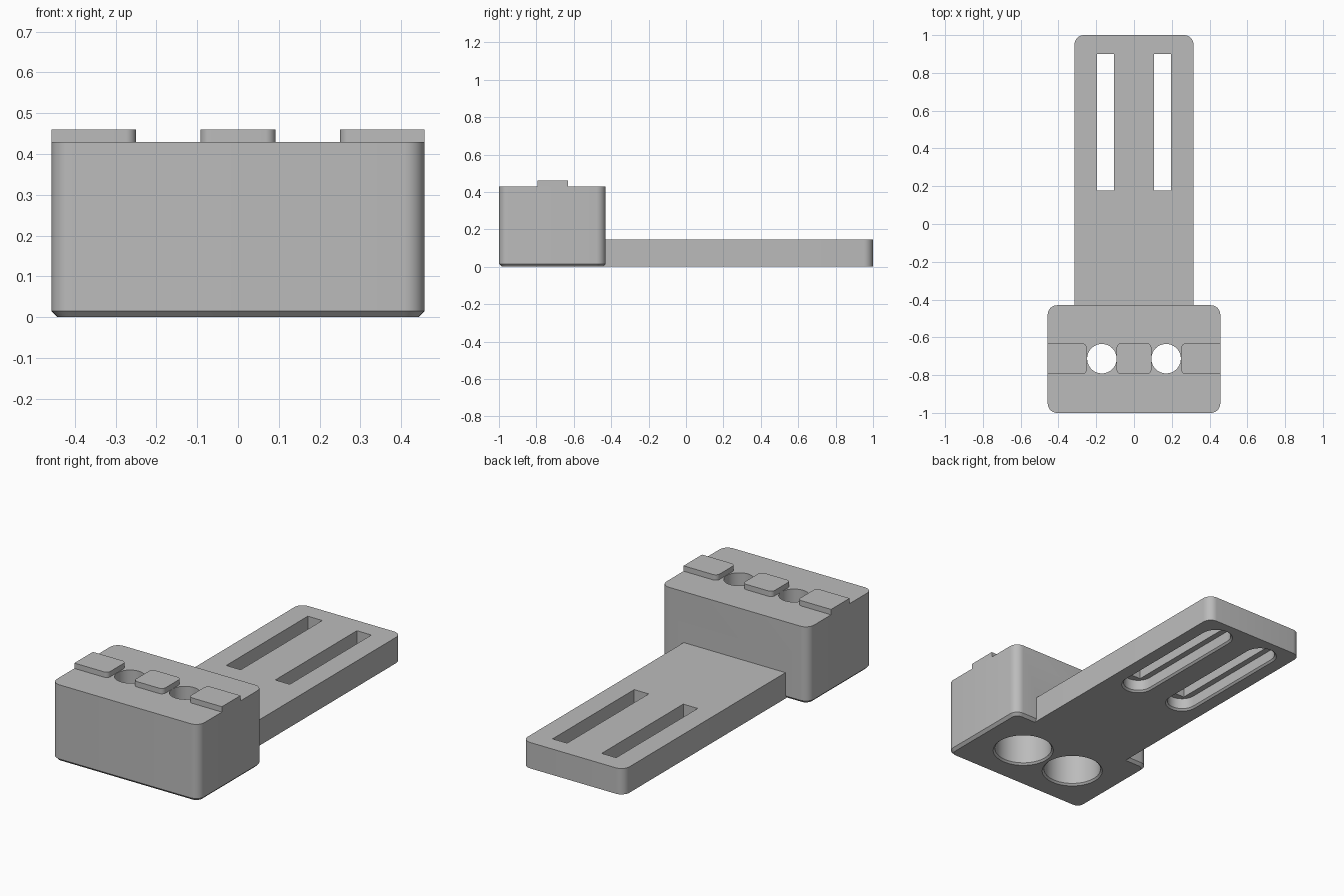
import bpy, bmesh
from math import cos, sin, pi

cube = bpy.data.objects.get("Cube")
if cube:
    bpy.data.objects.remove(cube, do_unlink=True)

grey = bpy.data.materials.new("plain grey")
grey.use_nodes = True
colour = (0.5, 0.5, 0.5, 1)
grey.diffuse_color = colour
for node in grey.node_tree.nodes:
    if node.type == 'BSDF_PRINCIPLED':
        node.inputs["Base Color"].default_value = colour


def outline(cx, cy, hx, hy, radii, grow, steps):
    """Rounded rectangle, corners counter-clockwise from +x +y."""
    points = []
    signs = [(1, 1), (-1, 1), (-1, -1), (1, -1)]
    for k, (sx, sy) in enumerate(signs):
        r = radii[k] + grow if radii[k] else 0
        count = steps if radii[k] else 0
        for i in range(count + 1):
            a = pi / 2 * (k + (i / count if count else 0))
            p = (cx + sx * (hx + grow - r) + r * cos(a),
                 cy + sy * (hy + grow - r) + r * sin(a))
            if not points or abs(p[0] - points[-1][0]) + abs(p[1] - points[-1][1]) > 1e-5:
                points.append(p)
    first, last = points[0], points[-1]
    if abs(first[0] - last[0]) + abs(first[1] - last[1]) < 1e-5:
        points.pop()
    return points


def solid(name, centre, half, radii, layers, steps=8):
    """Stack outlines at (height, growth) layers into a closed solid."""
    bm = bmesh.new()
    rings = [[bm.verts.new((x, y, z)) for x, y in
              outline(*centre, *half, radii, grow, steps)] for z, grow in layers]
    bm.faces.new(rings[0][::-1])
    bm.faces.new(rings[-1])
    for low, high in zip(rings, rings[1:]):
        n = len(low)
        for i in range(n):
            j = (i + 1) % n
            bm.faces.new((low[i], low[j], high[j], high[i]))
    mesh = bpy.data.meshes.new(name)
    bm.to_mesh(mesh)
    bm.free()
    mesh.materials.append(grey)
    obj = bpy.data.objects.new(name, mesh)
    bpy.context.collection.objects.link(obj)
    return obj


def activate(obj):
    bpy.ops.object.select_all(action='DESELECT')
    obj.select_set(True)
    bpy.context.view_layer.objects.active = obj


def combine(target, other, operation):
    mod = target.modifiers.new(operation.lower(), 'BOOLEAN')
    mod.operation, mod.solver, mod.object = operation, 'EXACT', other
    activate(target)
    bpy.ops.object.modifier_apply(modifier=mod.name)
    bpy.data.objects.remove(other, do_unlink=True)


TOP, HOLE_Y = 0.43, -0.713

# Block with a chamfered base, joined to the flat mounting plate
body = solid("mount_body", (0, -0.715), (0.457, 0.285), [0.05] * 4,
             [(0, -0.015), (0.015, 0), (TOP, 0)])
plate = solid("plate", (0, 0.25), (0.315, 0.75), [0.05, 0.05, 0, 0],
              [(0, 0), (0.145, 0)])
combine(body, plate, 'UNION')

for side in (-1, 1):
    # Through hole with a wide bore from below
    x = side * 0.17
    cutters = [
        solid("hole_cutter", (x, HOLE_Y), (0.078, 0.078), [0.078] * 4,
              [(0.2, 0), (0.6, 0)], 12),
        solid("bore_cutter", (x, HOLE_Y), (0.15, 0.15), [0.15] * 4,
              [(-0.01, 0.02), (0.01, 0), (0.33, 0)], 14),
    ]
    # Long slot with a rounded recess from below
    x = side * 0.152
    cutters += [
        solid("slot_cutter", (x, 0.538), (0.045, 0.361), [0] * 4,
              [(0.03, 0), (0.3, 0)]),
        solid("recess_cutter", (x, 0.538), (0.078, 0.4), [0.078] * 4,
              [(-0.01, 0.02), (0.01, 0), (0.07, 0)]),
    ]
    for cutter in cutters:
        combine(body, cutter, 'DIFFERENCE')

# Raised pads between and beside the holes
R = 0.025
pads = [("left_pad", 0.3535, 0.1035, [0, R, R, 0]),
        ("middle_pad", 0, 0.092, [R] * 4),
        ("right_pad", -0.3535, 0.1035, [R, 0, 0, R])]
parts = [body]
for name, x, half_width, radii in pads:
    parts.append(solid(name, (x, HOLE_Y), (half_width, 0.082), radii,
                       [(TOP, 0), (0.46, 0)]))

for obj in parts:
    activate(obj)
    bpy.ops.object.shade_smooth_by_angle()
